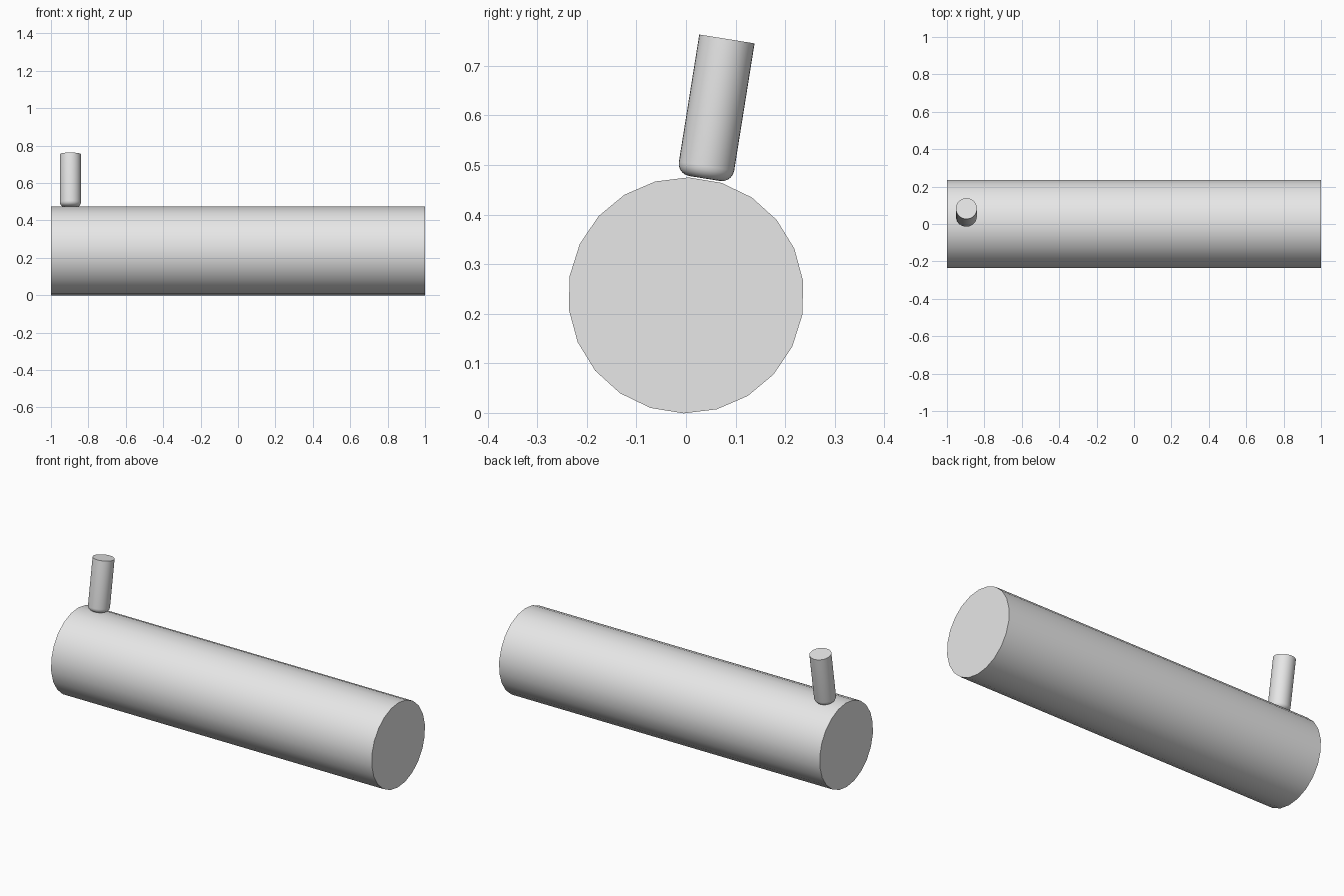
import bpy, bmesh
from math import radians
from mathutils import Matrix

default = bpy.data.objects.get("Cube")
if default:
    bpy.data.objects.remove(default)

grey = bpy.data.materials.new("light_grey")
grey.use_nodes = True
COLOUR = (0.8, 0.8, 0.8, 1)
grey.diffuse_color = COLOUR
grey.node_tree.nodes["Principled BSDF"].inputs["Base Color"].default_value = COLOUR


def cylinder(name, sides, radius, length, matrix, bottom_round=0):
    """Capped cylinder, with an optional rounded lower rim."""
    bm = bmesh.new()
    bmesh.ops.create_cone(bm, cap_ends=True, segments=sides, radius1=radius,
                          radius2=radius, depth=length)
    if bottom_round:
        rim = [e for e in bm.edges if all(v.co.z < 0 for v in e.verts)]
        bmesh.ops.bevel(bm, geom=rim, offset=bottom_round, segments=5,
                        profile=0.5, affect='EDGES')
    # Start the ring of sides on the y axis
    bm.transform(matrix @ Matrix.Rotation(radians(90), 4, 'Z'))
    mesh = bpy.data.meshes.new(name)
    bm.to_mesh(mesh)
    bm.free()
    mesh.materials.append(grey)
    obj = bpy.data.objects.new(name, mesh)
    bpy.context.collection.objects.link(obj)
    bpy.ops.object.select_all(action='DESELECT')
    obj.select_set(True)
    bpy.context.view_layer.objects.active = obj
    bpy.ops.object.shade_smooth_by_angle(angle=radians(30))
    return obj


# Long horizontal body, turned slightly about its own axis
cylinder("body", 22, 0.238, 2,
         Matrix.Translation((0, 0, 0.237)) @ Matrix.Rotation(radians(90), 4, 'Y')
         @ Matrix.Rotation(radians(-1.2), 4, 'Z'))

# Short leaning peg with a rounded foot, near the right end
cylinder("peg", 32, 0.0565, 0.285,
         Matrix.Translation((-0.896, 0.06, 0.6135))
         @ Matrix.Rotation(radians(-9.1), 4, 'X'), bottom_round=0.025)
